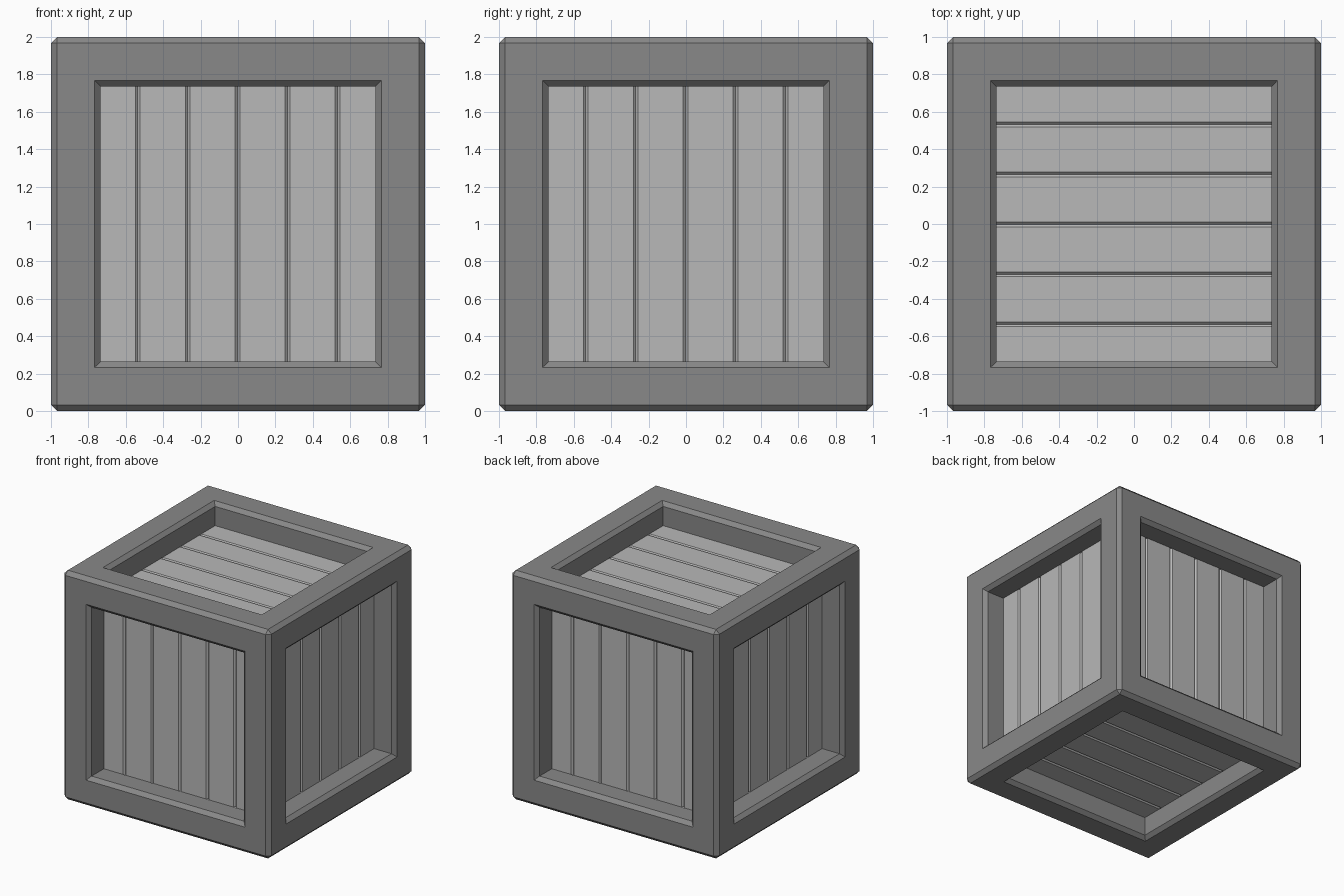
import bpy, bmesh
from mathutils import Vector

if "Cube" in bpy.data.objects:
    bpy.data.objects.remove(bpy.data.objects["Cube"])

CHAMFER = 0.033      # outer and inner edge chamfer
OPENING = 0.768      # half size of the opening at the face
INNER = 0.736        # half size of the opening inside
PANEL = 0.80         # distance of the planks from the centre
PITCH = 0.267        # plank spacing
GROOVE = 0.013       # half width and depth of the plank joints
CENTRE = Vector((0, 0, 1))


def grey(name, value):
    mat = bpy.data.materials.new(name)
    mat.diffuse_color = (value, value, value, 1)
    mat.use_nodes = True
    mat.node_tree.nodes["Principled BSDF"].inputs["Base Color"].default_value = mat.diffuse_color
    return mat


FRAME_GREY = grey("frame_grey", 0.25)
PLANK_GREY = grey("plank_grey", 0.48)


def make_object(name, bm, mat):
    mesh = bpy.data.meshes.new(name)
    bm.to_mesh(mesh)
    bm.free()
    mesh.materials.append(mat)
    obj = bpy.data.objects.new(name, mesh)
    bpy.context.collection.objects.link(obj)
    obj.location = CENTRE
    return obj


# Frame: chamfered cube with a stepped opening in every side
bm = bmesh.new()
bmesh.ops.create_cube(bm, size=2)
bmesh.ops.bevel(bm, geom=bm.edges[:], offset=CHAMFER, segments=1,
                profile=0.5, affect='EDGES')
sides = [f for f in bm.faces if f.calc_area() > 1]
bmesh.ops.inset_individual(bm, faces=sides, thickness=1 - CHAMFER - OPENING,
                           use_even_offset=True)
bmesh.ops.inset_individual(bm, faces=sides, thickness=OPENING - INNER,
                           depth=-(OPENING - INNER), use_even_offset=True)
wall_depth = 1 - (OPENING - INNER) - PANEL
floors = []
for f in sides:
    inward = -f.normal * wall_depth
    floor = bmesh.ops.extrude_discrete_faces(bm, faces=[f])["faces"][0]
    bmesh.ops.translate(bm, verts=floor.verts[:], vec=inward)
    floors.append(floor)
bmesh.ops.delete(bm, geom=floors, context='FACES')
make_object("crate_frame", bm, FRAME_GREY)


# Plank panel: a V-grooved profile swept along the planks
def plank_panel(name, across, along):
    u, v = Vector(across), Vector(along)
    w = u.cross(v)
    profile = [(-INNER, PANEL)]
    for i in range(-2, 3):
        c = i * PITCH - 0.002
        profile += [(c - GROOVE, PANEL), (c, PANEL - GROOVE), (c + GROOVE, PANEL)]
    profile.append((INNER, PANEL))
    bm = bmesh.new()
    rows = [[bm.verts.new(u * a + w * d + v * end) for a, d in profile]
            for end in (-INNER, INNER)]
    for i in range(len(profile) - 1):
        bm.faces.new((rows[0][i], rows[0][i + 1], rows[1][i + 1], rows[1][i]))
    make_object(name, bm, PLANK_GREY)


X, Y, Z = (1, 0, 0), (0, 1, 0), (0, 0, 1)
plank_panel("front_planks", X, Z)
plank_panel("right_planks", Y, Z)
plank_panel("back_planks", (-1, 0, 0), Z)
plank_panel("left_planks", (0, -1, 0), Z)
plank_panel("top_planks", Y, (-1, 0, 0))
plank_panel("bottom_planks", Y, X)
